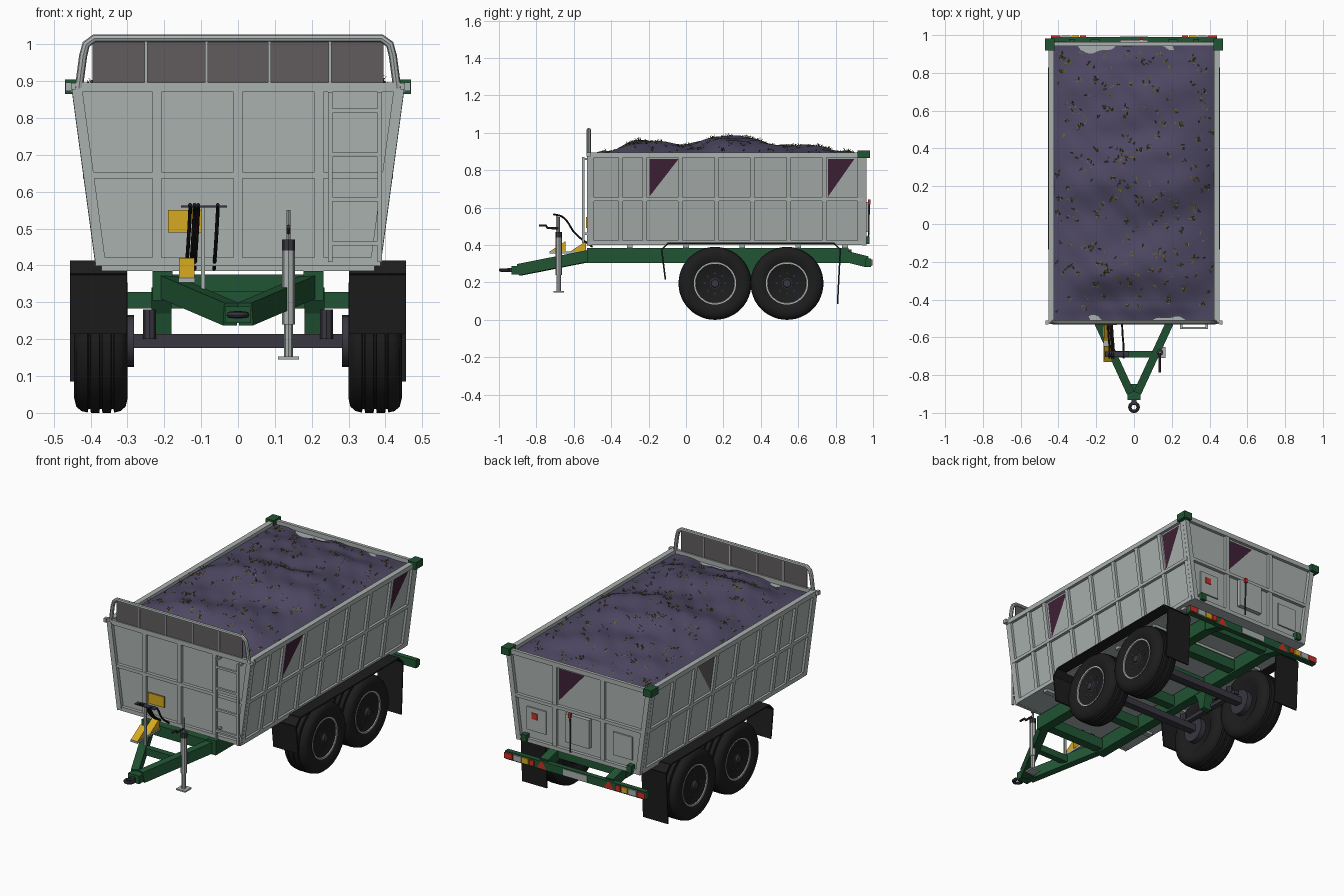
import bpy, bmesh, math, random
from mathutils import Vector, Matrix

if "Cube" in bpy.data.objects:
    bpy.data.objects.remove(bpy.data.objects["Cube"])
random.seed(4)


def material(name, r, g, b):
    m = bpy.data.materials.new(name)
    m.use_nodes = True
    m.diffuse_color = (r, g, b, 1)
    m.node_tree.nodes["Principled BSDF"].inputs["Base Color"].default_value = (r, g, b, 1)
    return m


GREY = material("body grey", .40, .44, .43)
MESH = material("guard mesh grey", .12, .107, .114)
GREEN = material("chassis green", .015, .09, .033)
BLACK = material("rubber black", .012, .012, .012)
DARK = material("axle dark grey", .04, .038, .052)
SOIL = material("load purple", .076, .065, .125)
YELLOW = material("safety yellow", .66, .40, .015)
MAROON = material("maroon", .05, .015, .037)
RED = material("lamp red", .58, .03, .02)
STRAW = material("straw olive", .15, .135, .02)


def finish(name, bm, mat, smooth=False):
    bmesh.ops.recalc_face_normals(bm, faces=bm.faces)
    me = bpy.data.meshes.new(name)
    bm.to_mesh(me)
    bm.free()
    me.materials.append(mat)
    ob = bpy.data.objects.new(name, me)
    bpy.context.collection.objects.link(ob)
    if smooth:
        smooth_shade(ob)
    return ob


def smooth_shade(ob):
    bpy.ops.object.select_all(action='DESELECT')
    ob.select_set(True)
    bpy.context.view_layer.objects.active = ob
    bpy.ops.object.shade_smooth_by_angle(angle=math.radians(40))


def box(name, center, size, mat):
    bm = bmesh.new()
    bmesh.ops.create_cube(bm, size=1, matrix=Matrix.Translation(center) @ Matrix.Diagonal((*size, 1)))
    return finish(name, bm, mat)


def beam(name, p, q, w, h, mat):
    p, q = Vector(p), Vector(q)
    d = q - p
    rot = d.to_track_quat('Y', 'Z').to_matrix().to_4x4()
    bm = bmesh.new()
    bmesh.ops.create_cube(bm, size=1, matrix=Matrix.Translation((p + q) / 2) @ rot
                          @ Matrix.Diagonal((w, d.length, h, 1)))
    return finish(name, bm, mat)


def prism(name, profile, x0, x1, mat):
    bm = bmesh.new()
    face = bm.faces.new([bm.verts.new((x0, y, z)) for y, z in profile])
    ext = bmesh.ops.extrude_face_region(bm, geom=[face])["geom"]
    bmesh.ops.translate(bm, vec=(x1 - x0, 0, 0), verts=[v for v in ext if isinstance(v, bmesh.types.BMVert)])
    return finish(name, bm, mat)


def patch(name, points, mat):
    bm = bmesh.new()
    bm.faces.new([bm.verts.new(p) for p in points])
    return finish(name, bm, mat)


def tube(name, points, radius, mat, kind='POLY', cyclic=False):
    cu = bpy.data.curves.new(name, 'CURVE')
    cu.dimensions, cu.bevel_depth, cu.bevel_resolution, cu.use_fill_caps = '3D', radius, 2, True
    sp = cu.splines.new(kind)
    pts = sp.points if kind == 'POLY' else sp.bezier_points
    pts.add(len(points) - 1)
    for pt, co in zip(pts, points):
        if kind == 'POLY':
            pt.co = (*co, 1)
        else:
            pt.co, pt.handle_left_type, pt.handle_right_type = co, 'AUTO', 'AUTO'
    sp.use_cyclic_u = cyclic
    cu.materials.append(mat)
    tmp = bpy.data.objects.new("tube_path", cu)
    bpy.context.collection.objects.link(tmp)
    deps = bpy.context.evaluated_depsgraph_get()
    me = bpy.data.meshes.new_from_object(tmp.evaluated_get(deps))
    bpy.data.objects.remove(tmp)
    ob = bpy.data.objects.new(name, me)
    bpy.context.collection.objects.link(ob)
    smooth_shade(ob)


def lathe(name, profile, x, s, y, z, mat, n=40):
    # profile holds (radius, offset along the axle)
    bm = bmesh.new()
    rings = [[bm.verts.new((s * (x + o), y + r * math.cos(a), z + r * math.sin(a)))
              for a in (2 * math.pi * i / n for i in range(n))] for r, o in profile]
    for a, b in zip(rings, rings[1:]):
        for i in range(n):
            bm.faces.new((a[i], a[i - 1], b[i - 1], b[i]))
    for ring in (rings[0], rings[-1]):
        bm.faces.new(ring)
    return finish(name, bm, mat, True)


def half(z):
    # half width of the flared body at height z
    return .385 + (z - .40) * .135


# Flared body
FRONT, REAR = -.51, .945
bm = bmesh.new()
bmesh.ops.create_cube(bm, size=1)
for v in bm.verts:
    z = .40 if v.co.z < 0 else .87
    v.co = (math.copysign(half(z) - .012, v.co.x), FRONT if v.co.y < 0 else REAR, z)
finish("body_shell", bm, GREY)
for s in (-1, 1):
    for y in (-.505, -.35, -.22, -.03, .165, .355, .55, .74, .93):
        beam("side_rib", (s * (half(.4) - .006), y, .40), (s * (half(.88) - .006), y, .88), .024, .016, GREY)
    for z, h in ((.412, .024), (.645, .018)):
        beam("side_rail", (s * (half(z) - .006), FRONT, z), (s * (half(z) - .006), REAR, z), .018, h, GREY)
    box("side_top_rail", (s * .438, .215, .882), (.03, 1.48, .026), GREY)
    for y in (FRONT - .008, REAR + .008):
        beam("corner_post", (s * .372, y, .40), (s * .437, y, .88), .024, .028, GREY)
    box("rear_corner_cap", (s * .445, .95, .885), (.05, .065, .04), GREEN)
    box("front_rail_end", (s * .46, -.522, .885), (.016, .022, .022), GREY)
for y, out in ((FRONT, -1), (REAR, 1)):
    ribs = (-.22, 0, .22) if out < 0 else (-.15, .15)
    for x in ribs:
        box("end_rib", (x, y + out * .008, .64), (.024, .016, .48), GREY)
    for z, h in ((.41, .022), (.645, .018), (.883, .026)):
        box("end_rail", (0, y + out * .009, z), (2 * half(z) - .02, .018, h), GREY)
for y in (-.3, 0, .3, .6, .85):
    box("floor_bearer", (0, y, .395), (.74, .03, .02), GREY)

# Painted triangles
for s, y, w, mat in ((1, -.195, .155, MAROON), (1, .76, .14, MAROON), (-1, .37, .15, MESH)):
    patch("side_triangle", [(s * (half(z) - .009), yy, z) for yy, z in ((y, .66), (y, .86), (y + w, .86))], mat)
patch("rear_triangle", [(.13, REAR + .003, .68), (.13, REAR + .003, .86), (-.03, REAR + .003, .86)], MAROON)

# Front guard hoop, ladder and sign
hoop = [(.432, .88), (.42, .97), (.412, 1.0), (.39, 1.016)]
hoop = [(-x, -.52, z) for x, z in hoop] + [(x, -.52, z) for x, z in reversed(hoop)]
tube("guard_hoop", hoop, .011, GREY)
box("guard_mesh", (0, -.52, .953), (.79, .005, .115), MESH)
for x in (-.25, -.085, .085, .25):
    box("guard_bar", (x, -.52, .95), (.008, .014, .13), GREY)
for x in (.25, .385):
    box("ladder_rail", (x, -.55, .64), (.012, .012, .46), GREY)
    for z in (.46, .86):
        box("ladder_mount", (x, -.53, z), (.012, .04, .012), GREY)
for z in (.46, .58, .70, .82):
    box("ladder_rung", (.3175, -.55, z), (.135, .012, .012), GREY)
box("front_sign", (-.14, -.53, .52), (.1, .009, .06), YELLOW)

# Heaped load
heights = [(-.51, .875), (-.43, .895), (-.25, .955), (0, .935), (.22, .98), (.35, .965),
           (.5, .93), (.7, .925), (.85, .895), (.945, .872)]


def load_height(x, y):
    for (a, za), (b, zb) in zip(heights, heights[1:]):
        if y <= b:
            t = (y - a) / (b - a)
            break
    top = za + (zb - za) * t * t * (3 - 2 * t)
    bump = .006 * math.sin(17 * x + 9 * y) + .005 * math.sin(23 * y - 11 * x) + .003 * math.sin(41 * x + 37 * y)
    return .875 + (top - .875 + bump) * (1 - min(1, abs(x) / .428) ** 3)


bm = bmesh.new()
bmesh.ops.create_grid(bm, x_segments=50, y_segments=80, size=1)
for v in bm.verts:
    x, y = v.co.x * .428, .217 + v.co.y * .725
    v.co = (x, y, load_height(x, y))
finish("heaped_load", bm, SOIL, True)

# Loose straw in small clumps
bm = bmesh.new()
for i in range(230):
    cx, cy = random.uniform(-.41, .41), random.uniform(-.46, .91)
    for j in range(random.choice((2, 3, 5))):
        x, y = cx + random.uniform(-.014, .014), cy + random.uniform(-.014, .014)
        p = Vector((x, y, load_height(x, y) + .002))
        a = random.uniform(0, 2 * math.pi)
        d = Vector((math.cos(a), math.sin(a), random.uniform(.1, .9))) * .017
        w = Vector((-math.sin(a), math.cos(a), .2)) * .0035
        bm.faces.new([bm.verts.new(c) for c in (p - w, p + w, p + d)])
finish("loose_straw", bm, STRAW)

# Tailgate fittings
box("chute_door", (0, REAR + .018, .55), (.15, .024, .16), GREY)
for s in (-1, 1):
    box("tailgate_hatch", (s * .27, REAR + .004, .53), (.12, .008, .13), GREY)
    box("tailgate_latch", (s * .33, REAR + .02, .425), (.03, .03, .04), GREEN)
box("warning_label", (.28, REAR + .009, .55), (.035, .004, .035), RED)
tube("chute_lever", [(.04, .975, .42), (.04, .98, .63)], .004, DARK)
box("lever_grip", (.04, .98, .63), (.014, .014, .025), RED)

# Chassis and drawbar
for s in (-1, 1):
    box("chassis_beam", (s * .205, .17, .345), (.055, 1.4, .08), GREEN)
    prism("suspension_hanger", [(.27, .34), (.43, .34), (.38, .27), (.365, .2), (.33, .2), (.315, .27)],
          s * .18, s * .235, GREEN)
    beam("rear_arm", (s * .205, .83, .345), (s * .205, .97, .31), .05, .06, GREEN)
    beam("drawbar_arm", (s * .2, -.5, .345), (s * .02, -.89, .268), .042, .062, GREEN)
    box("leaf_spring", (s * .24, .35, .225), (.03, .44, .022), DARK)
for y in (-.5, -.2, .1, .35, .6, .86):
    box("cross_member", (0, y, .345), (.40, .05, .06), GREEN)
box("drawbar_brace", (0, -.69, .31), (.23, .035, .04), GREEN)
box("drawbar_nose", (0, -.89, .266), (.07, .085, .045), GREEN)
tube("hitch_eye", [(.022 * math.cos(t * .3927), -.97 + .022 * math.sin(t * .3927), .266)
                   for t in range(16)], .009, DARK, cyclic=True)
box("hitch_shank", (0, -.94, .266), (.024, .03, .02), DARK)

# Rear light bar
box("light_bar", (0, .975, .306), (.88, .028, .045), GREEN)
box("number_plate", (0, .99, .306), (.15, .006, .036), GREY)
for s in (-1, 1):
    for x, w, mat in ((.415, .05, RED), (.36, .05, GREY), (.31, .04, YELLOW), (.27, .03, RED)):
        box("rear_lamp", (s * x, .992, .306), (w, .01, .032), mat)
    patch("reflector_triangle", [(s * x, .9905, z) for x, z in ((.18, .288), (.24, .288), (.21, .335))], RED)

# Wheels, axles and mudguards
side = [(.108, .058), (.125, .07), (.155, .0725), (.178, .067), (.19, .053), (.194, .036),
        (.184, .034), (.184, .029), (.195, .027), (.195, .004), (.185, .003)]
tyre = side + [(r, -o) for r, o in reversed(side)]
for y in (.155, .54):
    box("axle", (0, y, .195), (.64, .042, .038), DARK)
    for s in (-1, 1):
        lathe("tyre", tyre, .372, s, y, .195, BLACK, 48)
        lathe("rim", [(.113, -.055), (.113, .064), (.105, .064), (.1, .045), (.078, .038), (.072, .05),
                      (.045, .052), (.042, .046)], .372, s, y, .195, GREY)
        lathe("hub", [(.034, .03), (.034, .056), (.022, .06), (.02, .07)], .372, s, y, .195, DARK, 16)
        lathe("brake_drum", [(.07, -.09), (.07, -.04)], .372, s, y, .195, DARK, 24)
        for k in range(8):
            a = k * math.pi / 4
            box("wheel_bolt", (s * .426, y + .055 * math.cos(a), .195 + .055 * math.sin(a)), (.01, .008, .008), DARK)
        tube("brake_chamber", [(s * .24, y - .03, .2), (s * .24, y - .03, .28)], .018, DARK)
guard = [(-.11, .215), (-.13, .375), (-.095, .41), (.79, .41), (.825, .375), (.81, .085)]
for s in (-1, 1):
    for (y0, z0), (y1, z1) in zip(guard, guard[1:]):
        beam("mudguard", (s * .378, y0, z0), (s * .378, y1, z1), .155, .008, BLACK)

# Parking jack
tube("jack_tube", [(.137, -.68, .24), (.137, -.68, .45)], .017, GREY)
tube("jack_leg", [(.137, -.68, .15), (.137, -.68, .25)], .012, GREY)
tube("jack_head", [(.137, -.68, .44), (.137, -.68, .47)], .018, DARK)
tube("jack_screw", [(.137, -.68, .46), (.137, -.68, .55)], .006, GREY)
tube("jack_crank", [(.137, -.68, .49), (.137, -.74, .49), (.137, -.75, .505), (.137, -.785, .505)], .006, DARK)
box("jack_foot", (.137, -.68, .149), (.058, .058, .008), GREY)

# Hose stand, hoses and wheel chocks
box("hose_post", (-.095, -.69, .44), (.012, .012, .24), GREY)
box("hose_bracket", (-.092, -.69, .56), (.125, .03, .006), DARK)
for x in (-.13, -.118, -.108, -.055):
    tube("hose", [(x, -.71, .565), (x, -.66, .55), (x - .005, -.59, .46), (x - .01, -.5, .39)], .005, BLACK, 'BEZIER')
for y in (-.73, -.62):
    prism("wheel_chock", [(y, .365), (y + .085, .365), (y + .085, .42)], -.16, -.118, YELLOW)
box("chock_holder", (-.139, -.63, .36), (.045, .2, .012), GREY)
